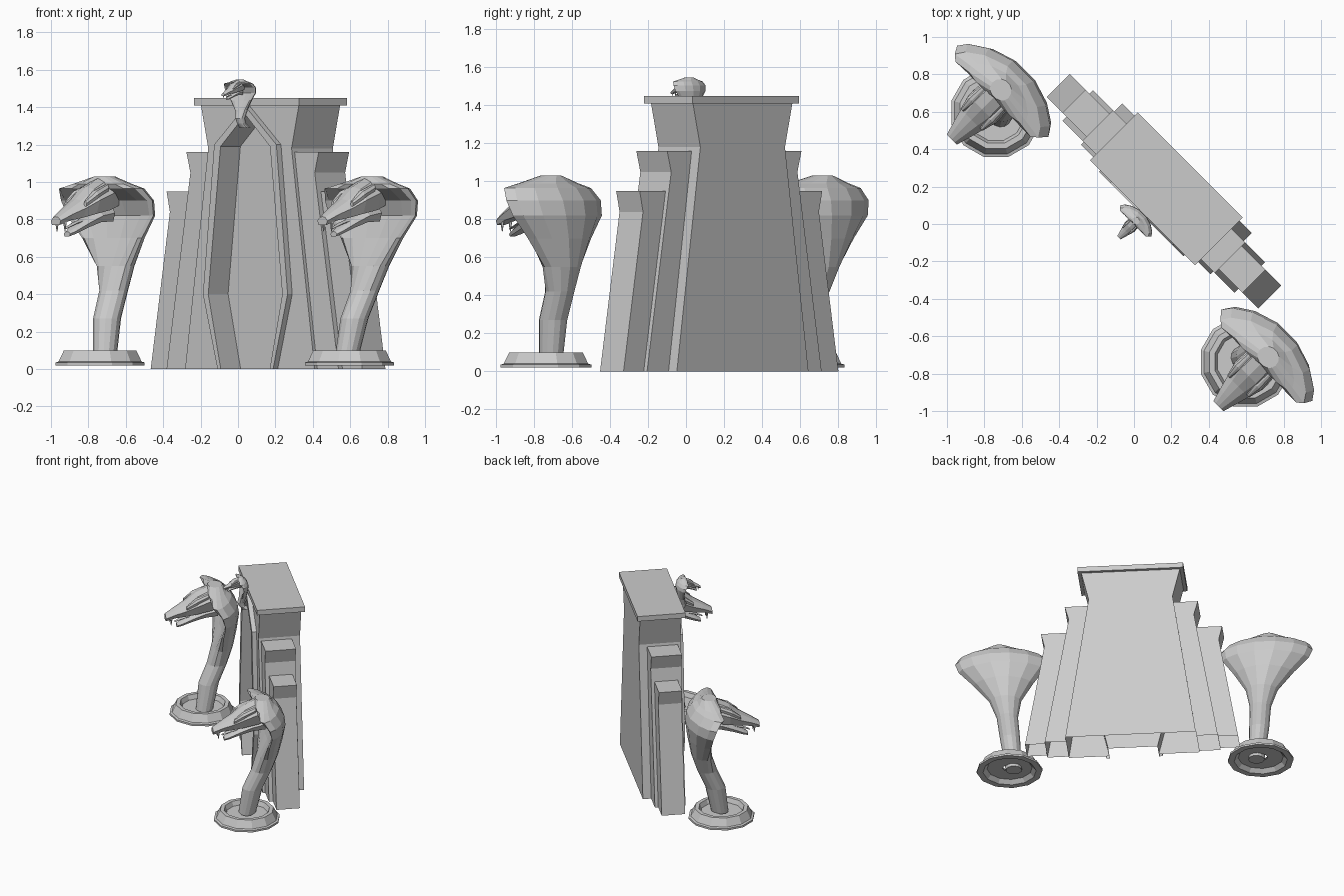
import bpy, bmesh, math
from mathutils import Matrix

cube = bpy.data.objects.get("Cube")
if cube:
    bpy.data.objects.remove(cube)

stone = bpy.data.materials.new("grey stone")
stone.use_nodes = True
GREY = (0.6, 0.6, 0.6, 1)
stone.diffuse_color = GREY
stone.node_tree.nodes["Principled BSDF"].inputs["Base Color"].default_value = GREY

# The whole group stands diagonally; parts are built facing -y, then turned
TURN = Matrix.Rotation(math.radians(-45), 4, "Z")


def finish(name, bm, place=Matrix()):
    bmesh.ops.recalc_face_normals(bm, faces=bm.faces[:])
    mesh = bpy.data.meshes.new(name)
    bm.to_mesh(mesh)
    bm.free()
    mesh.materials.append(stone)
    obj = bpy.data.objects.new(name, mesh)
    bpy.context.collection.objects.link(obj)
    obj.matrix_world = TURN @ place


def loft(name, rings, place=Matrix(), first_cap=True, last_cap=True):
    """Skin a row of rings; faces lying on the ground are left open."""
    bm = bmesh.new()
    rows = [[bm.verts.new(p) for p in ring] for ring in rings]
    n = len(rows[0])
    for a, b in zip(rows, rows[1:]):
        for i in range(n):
            quad = (a[i], a[(i + 1) % n], b[(i + 1) % n], b[i])
            if any(v.co.z > 0 for v in quad):
                bm.faces.new(quad)
    if first_cap:
        bm.faces.new(rows[0])
    if last_cap:
        bm.faces.new(rows[-1])
    finish(name, bm, place)


def slab(name, outline, front, back, **caps):
    """Extrude an (x, z) outline between two depths."""
    loft(name, [[(x - 0.01, y, z) for x, z in outline] for y in (front, back)], **caps)


def both_sides(half):
    """Mirror a right-hand outline, listed bottom to top."""
    return half + [(-x, z) for x, z in reversed(half) if x > 0]


# Stepped side tiers: tapering blocks with flared tops, open at the foot
outer = [(0.65, 0), (0.80, 0), (0.655, 0.84), (0.68, 0.95), (0.487, 0.95)]
middle = [(0.49, 0), (0.65, 0), (0.47, 1.05), (0.50, 1.16), (0.318, 1.16)]
for side, label in ((1, "left"), (-1, "right")):
    slab(label + "_outer_tier", [(side * x, z) for x, z in outer], 0.15, 0.325)
    slab(label + "_middle_tier", [(side * x, z) for x, z in middle], 0.12, 0.35)

# Centre wall with a deep doorway recess, a raised frame and a cap slab
centre = both_sides([(0.49, 0), (0.315, 1.18), (0.37, 1.41)])
door = both_sides([(0.185, 0), (0.28, 0.4), (0.187, 1.19), (0, 1.36)])
frame = both_sides([(0.21, 0), (0.32, 0.4), (0.235, 1.2), (0, 1.405)])
slab("centre_front", centre + door[::-1], 0.10, 0.215, last_cap=False)
slab("centre_back", centre, 0.215, 0.412, first_cap=False)
slab("door_frame", frame + door[::-1], 0.065, 0.10, last_cap=False)
slab("door_panel", door, 0.205, 0.215, first_cap=False)
slab("top_slab", both_sides([(0.397, 1.41), (0.397, 1.45)]), 0.075, 0.436)


def body_ring(z, v, w, back, front, sweep, shift, n=14):
    pts = []
    for i in range(n):
        a = math.tau * i / n
        c, s = math.cos(a), math.sin(a)
        depth = front if s > 0 else back
        pts.append((shift + w * c, -(v + depth * s + sweep * c * c), z))
    return pts


def head_ring(v, top, bottom, w, shift):
    h = top - bottom
    half = [(0, top), (0.55 * w, top - 0.1 * h), (w, top - 0.5 * h), (0.75 * w, bottom)]
    pts = half + [(-x, z) for x, z in reversed(half) if x > 0]
    return [(shift + x, -v, z) for x, z in pts]


# Height, forward offset, half width, back and front depth, wing sweep
COLUMN = [(0.03, 0.0, 0.06, 0.065, 0.06, 0), (0.27, -0.045, 0.075, 0.075, 0.075, 0)]
HOOD = [
    (0.42, -0.11, 0.08, 0.075, 0.075, 0),
    (0.55, -0.15, 0.12, 0.08, 0.07, 0.02),
    (0.70, -0.185, 0.225, 0.075, 0.045, 0.06),
    (0.82, -0.205, 0.325, 0.07, 0.03, 0.08),
    (0.90, -0.195, 0.345, 0.07, 0.05, 0.09),
    (0.965, -0.155, 0.315, 0.07, 0.10, 0.09),
    (0.99, -0.13, 0.21, 0.06, 0.09, 0.05),
    (1.03, -0.10, 0.06, 0.06, 0.05, 0),
]
# Forward position, top, bottom, half width
HEAD = [(-0.17, 1.0, 0.88, 0.07), (-0.07, 1.03, 0.85, 0.10), (0.04, 0.975, 0.83, 0.105),
        (0.12, 0.91, 0.81, 0.08), (0.2, 0.86, 0.795, 0.058), (0.27, 0.815, 0.77, 0.038)]
JAW = [(-0.12, 0.88, 0.79, 0.06), (-0.02, 0.855, 0.785, 0.07), (0.07, 0.805, 0.755, 0.055),
       (0.15, 0.757, 0.722, 0.04), (0.185, 0.735, 0.71, 0.025)]


def cobra(name, place, lean, column):
    def tilt(z):
        return lean * (0.1 * z - 0.035)
    mid = tilt(1.0)
    loft(name + "_body", [body_ring(*r, tilt(r[0])) for r in column + HOOD], place)
    loft(name + "_head", [head_ring(*r, mid) for r in HEAD], place)
    loft(name + "_jaw", [head_ring(*r, mid) for r in JAW], place)
    tongue = [(0.0, 0.825, 0.81, 0.03), (0.13, 0.785, 0.775, 0.022), (0.2, 0.755, 0.748, 0.01)]
    loft(name + "_tongue", [head_ring(*r, mid) for r in tongue], place)
    # Fangs and brow ridges on both sides
    for side, label in ((1, "left"), (-1, "right")):
        bm = bmesh.new()
        bmesh.ops.create_cone(bm, cap_ends=True, segments=5, radius1=0.002, radius2=0.012,
                              depth=0.06, matrix=Matrix.Translation((mid + side * 0.03, -0.23, 0.765)))
        finish(f"{name}_{label}_fang", bm, place)
        brow = [(-0.04, 0.99, 0.95, 0.02), (0.05, 0.955, 0.91, 0.028), (0.12, 0.9, 0.87, 0.01)]
        loft(f"{name}_{label}_brow", [head_ring(*r, mid + side * 0.073) for r in brow], place)


def pedestal(name, place):
    profile = [(0.05, 0.065), (0.155, 0.065), (0.17, 0.1), (0.2, 0.1), (0.23, 0.04),
               (0.247, 0.035), (0.247, 0.02), (0.2, 0.02), (0.17, 0.05), (0.05, 0.05)]
    angles = [math.tau * i / 12 for i in range(12)]
    loft(name, [[(r * math.cos(a), r * math.sin(a), z) for a in angles] for r, z in profile],
         place, first_cap=False, last_cap=False)


# Two guardian cobras on round pedestals
for side, label in ((1, "left"), (-1, "right")):
    spot = Matrix.Translation((side * 0.943, -0.10, 0))
    pedestal(label + "_pedestal", spot)
    cobra(label + "_cobra", spot, side, COLUMN)

# Small cobra growing out of the wall above the doorway
small = Matrix.Translation((-0.005, -0.016, 1.198)) @ Matrix.Scale(0.34, 4)
cobra("crest_cobra", small, 0, [(0.27, -0.22, 0.09, 0.09, 0.09, 0), (0.34, -0.14, 0.07, 0.07, 0.07, 0)])
